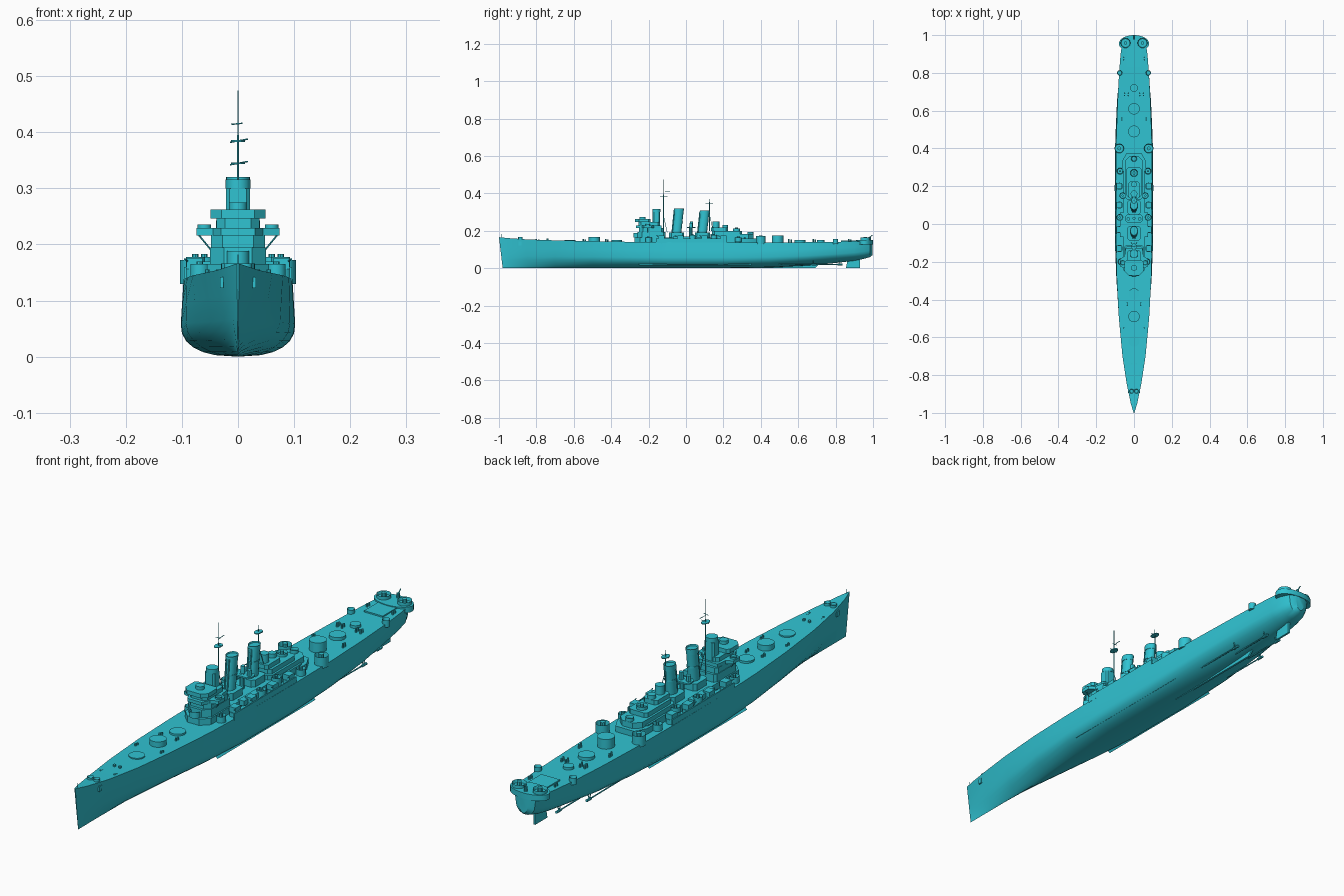
import bpy, bmesh, math
from mathutils import Vector, Matrix

if "Cube" in bpy.data.objects:
    bpy.data.objects.remove(bpy.data.objects["Cube"])

paint = bpy.data.materials.new("teal_paint")
paint.diffuse_color = (0.03, 0.55, 0.65, 1)
paint.use_nodes = True
paint.node_tree.nodes["Principled BSDF"].inputs["Base Color"].default_value = paint.diffuse_color


def finish(name, bm):
    bmesh.ops.recalc_face_normals(bm, faces=bm.faces)
    me = bpy.data.meshes.new(name)
    bm.to_mesh(me)
    bm.free()
    me.materials.append(paint)
    ob = bpy.data.objects.new(name, me)
    bpy.context.collection.objects.link(ob)
    return ob


def extrude(name, pts, vec):
    bm = bmesh.new()
    f = bm.faces.new([bm.verts.new(p) for p in pts])
    r = bmesh.ops.extrude_face_region(bm, geom=[f])
    bmesh.ops.translate(bm, vec=vec, verts=[v for v in r["geom"] if isinstance(v, bmesh.types.BMVert)])
    return finish(name, bm)


def house(name, half, z0, z1):
    """Deckhouse from a half outline (x, y), mirrored over the centreline."""
    pts = [(x, y, z0) for x, y in half] + [(-x, y, z0) for x, y in reversed(half) if x > 0]
    return extrude(name, pts, (0, 0, z1 - z0))


def block(w, y0, y1, c=0.015, d=0.01):
    return [(w - c, y0), (w, y0 + c), (w, y1 - d), (w - d, y1)]


def box(name, x0, x1, y0, y1, z0, z1, both=False):
    for s in ((1, -1) if both else (1,)):
        pts = [(s * x, y, z0) for x, y in ((x0, y0), (x1, y0), (x1, y1), (x0, y1))]
        extrude(name, pts, (0, 0, z1 - z0))


def drum(name, x, y, z0, z1, r, ry=None, well=0, wall=0.003, rake=0, seg=20, both=False, top=1):
    """Upright cylinder, optionally hollowed from the top, raked or mirrored."""
    for s in ((1, -1) if both else (1,)):
        bm = bmesh.new()
        bmesh.ops.create_cone(bm, cap_ends=True, segments=seg, radius1=r, radius2=r * top, depth=z1 - z0)
        for v in bm.verts:
            v.co.y = v.co.y * (ry or r) / r + (rake if v.co.z > 0 else 0)
            v.co += Vector((s * x, y, (z0 + z1) / 2))
        if well:
            f = max(bm.faces, key=lambda q: q.calc_center_median().z)
            bmesh.ops.inset_region(bm, faces=[f], thickness=wall)
            bmesh.ops.translate(bm, vec=(0, 0, -well), verts=f.verts)
        finish(name, bm)


def rod(name, a, b, r=0.002, seg=6, both=False):
    for s in ((1, -1) if both else (1,)):
        p, q = Vector((s * a[0], a[1], a[2])), Vector((s * b[0], b[1], b[2]))
        d = q - p
        bm = bmesh.new()
        m = Matrix.Translation((p + q) / 2) @ d.to_track_quat('Z', 'Y').to_matrix().to_4x4()
        bmesh.ops.create_cone(bm, cap_ends=True, segments=seg, radius1=r, radius2=r, depth=d.length, matrix=m)
        finish(name, bm)


# Hull stations: y, deck half-beam, waterline half-beam, keel z, deck z, fullness
stations = [
    (-1.0, .002, .001, 0, .166, 1), (-.95, .017, .009, 0, .161, 1), (-.85, .038, .024, 0, .154, 1.1),
    (-.7, .061, .047, 0, .149, 1.3), (-.5, .080, .075, 0, .145, 1.6), (-.3, .091, .093, 0, .141, 2),
    (-.1, .096, .101, 0, .139, 2.4), (.2, .097, .102, 0, .138, 2.4), (.45, .094, .099, .004, .138, 2),
    (.65, .087, .090, .014, .139, 1.7), (.8, .079, .076, .028, .141, 1.6), (.9, .071, .064, .040, .143, 1.7),
    (.95, .064, .056, .050, .145, 1.8), (.985, .047, .040, .060, .145, 1.9), (.997, .022, .018, .070, .145, 2)]
levels = (0, .02, .06, .12, .2, .3, .42, .7, 1)
bm = bmesh.new()
rings = []
for i, (y, dk, mid, kz, tz, n) in enumerate(stations):
    side = []
    for t in levels:
        if t <= .42:
            w = mid * max(0, 1 - (1 - t / .42) ** n) ** (1 / n)
        else:
            w = mid + (dk - mid) * (t - .42) / .58
        side.append((w, y + (.02 * (1 - t) if i == 0 else 0), kz + (tz - kz) * t))
    ring = [(-x, a, z) for x, a, z in reversed(side[1:])] + side
    rings.append([bm.verts.new(p) for p in ring])
for a, b in zip(rings, rings[1:]):
    for k in range(len(a)):
        j = (k + 1) % len(a)
        bm.faces.new((a[k], a[j], b[j], b[k]))
bm.faces.new(rings[0])
bm.faces.new(rings[-1])
finish("hull", bm)

# Underwater fittings: skeg, rudder, bilge keels, shafts and struts
extrude("skeg", [(-.004, .25, 0), (-.004, .69, 0), (-.004, .72, .03), (-.004, .25, .02)], (.008, 0, 0))
extrude("rudder", [(-.004, .855, 0), (-.004, .93, 0), (-.004, .93, .056), (-.004, .865, .05)], (.008, 0, 0))
for s in (1, -1):
    extrude("bilge_keel", [(s * .078, -.25, .028), (s * .087, -.25, .018), (s * .079, -.25, .026)], (0, .6, 0))
for x, y0, y1 in ((.062, .38, .69), (.03, .5, .83)):
    rod("propeller_shaft", (x, y0, .022), (x, y1, .02), .0025, 8, True)
    rod("shaft_hub", (x, y1 - .02, .02), (x, y1 + .008, .02), .005, 8, True)
    rod("shaft_strut_inner", (x, y1 - .01, .02), (x - .015, y1 - .01, .05), .002, 6, True)
    rod("shaft_strut_outer", (x, y1 - .01, .02), (x + .008, y1 - .01, .055), .002, 6, True)

# Stern gun platform, tubs, hatch and crane
drum("stern_platform", 0, .955, .128, .150, .08, .045, seg=32)
drum("stern_gun_tub", .045, .958, .148, .163, .026, well=.012, both=True)
drum("stern_gun_mount", .045, .958, .15, .168, .009, seg=10, both=True)
box("hangar_hatch", -.04, .04, .83, .92, .14, .147)
drum("crane_post", 0, .982, .148, .168, .006, seg=10)
rod("crane_jib", (0, .982, .166), (0, .998, .178), .002)

# Main turret rings and barbettes
for y, r, z in ((-.62, .029, .152), (-.49, .03, .166), (-.37, .029, .150),
                (.49, .031, .176), (.61, .03, .151), (.72, .02, .150)):
    drum("turret_ring", 0, y, .13, z, r, seg=28)
drum("deck_tub", .078, .4, .13, .172, .025, well=.02, both=True)
drum("deck_gun_mount", .078, .4, .14, .176, .010, seg=10, both=True)
drum("quarter_tub", .076, .8, .13, .157, .014, well=.012, both=True)
drum("bow_tub", .013, -.885, .145, .166, .012, well=.01, both=True)

# Deck fittings: windlass, bollards, vents
drum("capstan", .012, -.74, .14, .158, .005, seg=10, both=True)
rod("bow_staff", (0, -.985, .16), (0, -.985, .182), .0012)
for y, x in ((-.8, .03), (-.55, .055), (-.43, .035), (.55, .065), (.68, .05), (.68, .03), (.87, .055)):
    drum("bollard", x, y, .135, .155, .004, seg=8, both=True)
    drum("bollard", x, y + .012, .135, .153, .004, seg=8, both=True)
box("hawse_anchor", .026, .032, -.895, -.88, .122, .142, True)

# Central deckhouse and forward superstructure
house("main_deckhouse", block(.055, -.275, .33, .03, .02), .13, .165)
house("lower_bridge", block(.05, -.26, -.11, .025), .165, .195)
house("bridge_level", block(.048, -.25, -.12, .02), .195, .216)
house("bridge_wings", [(.03, -.268), (.045, -.235), (.074, -.225), (.074, -.185), (.05, -.17), (.045, -.13)], .216, .229)
house("chart_house", block(.038, -.255, -.14, .015), .229, .246)
house("open_bridge", block(.049, -.272, -.19, .02), .246, .262)
house("director_tower", block(.021, -.178, -.138, .006, .006), .229, .300)
drum("director_top", 0, -.158, .300, .316, .022, seg=16)
drum("forward_director", 0, -.232, .262, .275, .016, seg=14)
drum("wing_tub", .06, -.205, .216, .236, .012, well=.012, both=True)
rod("wing_brace", (.07, -.205, .217), (.048, -.205, .19), .0015, 6, True)
drum("forward_tub", 0, -.262, .165, .188, .02, well=.015)

# Funnels with caps and bases
for y, top in ((-.05, .320), (.087, .308)):
    house("funnel_base", block(.034, y - .04, y + .04, .012), .165, .192)
    drum("funnel", 0, y, .18, top - .006, .019, .024, rake=.014, seg=24)
    drum("funnel_cap", 0, y + .011, top - .022, top, .021, .026, well=.016, rake=.002, seg=24)
    drum("funnel_band", 0, y + .007, .245, .250, .021, .026, seg=24)
    rod("steam_pipe", (.006, y - .026, .18), (.006, y - .013, top - .01), .003, 8, True)

# Searchlight platform between the funnels
drum("platform_post", 0, .025, .165, .222, .009, seg=10)
house("searchlight_platform", block(.045, .005, .05, .012), .215, .221)
drum("searchlight", .03, .027, .221, .243, .009, seg=12, both=True)
drum("searchlight_centre", 0, .03, .221, .25, .008, seg=12)

# Aft superstructure steps
house("aft_house_base", block(.048, .13, .36, .012, .025), .15, .182)
house("aft_house_low", block(.04, .14, .30, .012), .182, .2)
house("aft_control", block(.03, .135, .225, .01), .2, .217)
drum("aft_director", 0, .16, .217, .25, .018, seg=16)
drum("aft_range_finder", 0, .21, .217, .232, .015, seg=14)
drum("aft_centre_tub", 0, .27, .2, .212, .02, well=.01)
drum("aft_centre_mount", 0, .27, .2, .218, .008, seg=10)
house("aft_flare", [(.05, .27), (.064, .29), (.064, .33), (.04, .375)], .13, .16)
drum("aft_low_tub", 0, .345, .18, .195, .015, well=.01)

# Secondary mounts, gun tubs and boat boxes along the sides
for y in (-.13, -.03, .1, .2):
    drum("side_mount_base", .077, y, .13, .156, .019, seg=16, both=True)
    box("side_gun_house", .063, .092, y - .016, y + .016, .156, .176, True)
    rod("side_gun", (.085, y, .167), (.095, y - .03, .174), .0018, 6, True)
box("side_bulwark", .092, .096, -.16, .22, .135, .160, True)
box("side_gallery", .05, .075, -.07, .06, .15, .17, True)
for y, x, z in ((-.2, .068, .165), (.035, .076, .178), (.15, .06, .178), (.28, .074, .165)):
    drum("light_gun_tub", x, y, .14, z, .017, well=.012, both=True)
    drum("light_gun", x, y, .15, z + .005, .006, seg=8, both=True)

# Masts with yards and radar dishes
for y, z0, z1, yard in ((-.12, .19, .474, .385), (.125, .2, .37, .345)):
    rod("mast", (0, y, z0), (0, y, yard + .01), .0022)
    rod("mast_pole", (0, y, yard), (0, y, z1), .0011)
    rod("mast_yard", (-.014, y, yard - .003), (.018, y, yard + .003), .0013)
    drum("radar_dish", 0, y, yard - .002, yard + .001, .013, .02, seg=14)
    rod("mast_leg", (.014, y + .02, z0), (0, y, z0 + .09), .0014, 6, True)
rod("upper_yard", (-.012, -.12, .414), (.008, -.12, .416), .0012)
rod("upper_antenna", (0, -.12, .41), (0, -.085, .412), .0012)

bpy.ops.object.select_all(action='SELECT')
bpy.context.view_layer.objects.active = bpy.context.selected_objects[0]
bpy.ops.object.shade_smooth_by_angle(angle=math.radians(30))
